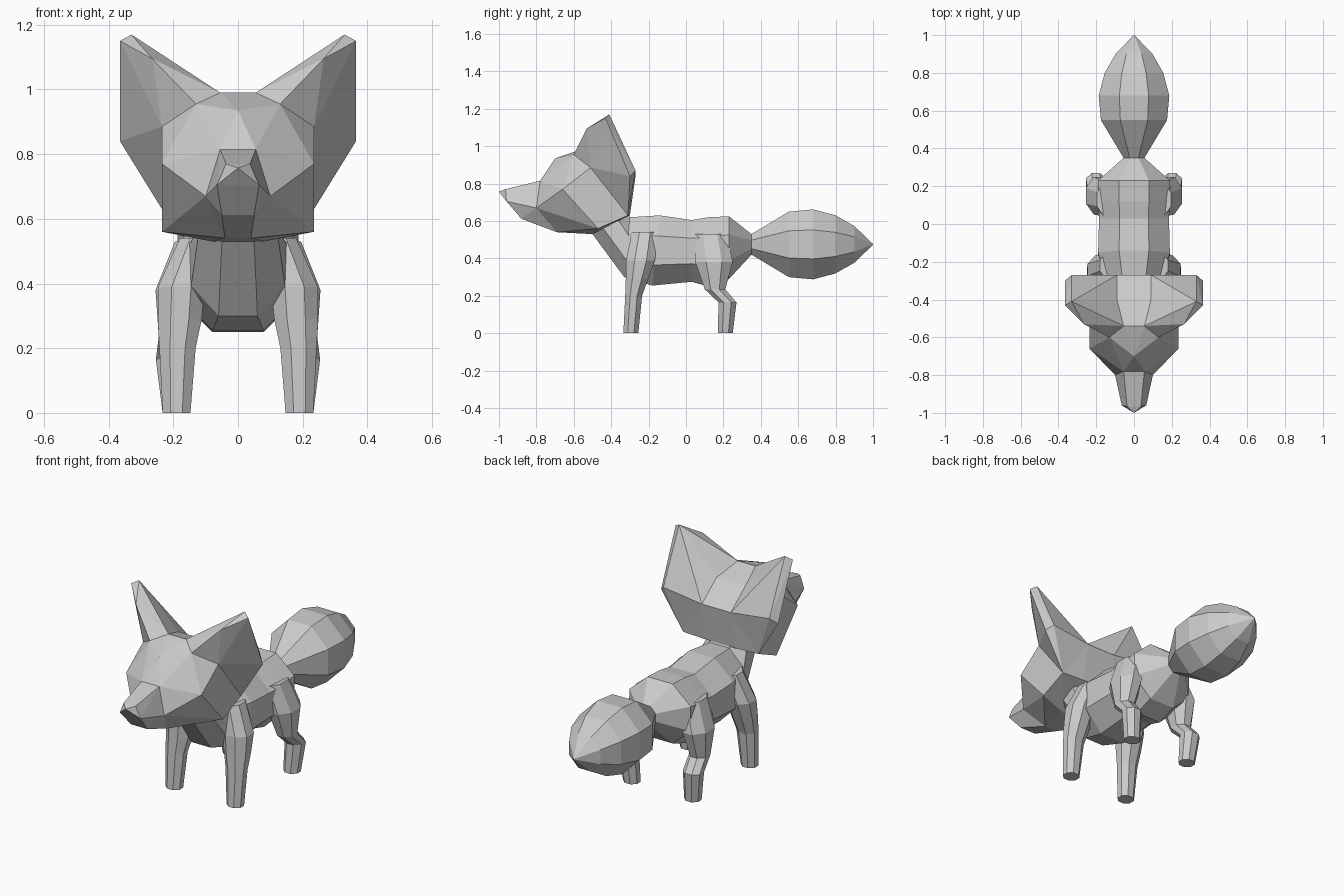
import bpy, bmesh, math

if "Cube" in bpy.data.objects:
    bpy.data.objects.remove(bpy.data.objects["Cube"])

grey = bpy.data.materials.new("plain grey")
grey.diffuse_color = (0.6, 0.6, 0.6, 1)
grey.use_nodes = True
grey.node_tree.nodes["Principled BSDF"].inputs["Base Color"].default_value = grey.diffuse_color


def finish(name, bm):
    bmesh.ops.recalc_face_normals(bm, faces=bm.faces)
    me = bpy.data.meshes.new(name)
    bm.to_mesh(me)
    bm.free()
    me.materials.append(grey)
    ob = bpy.data.objects.new(name, me)
    bpy.context.collection.objects.link(ob)
    return ob


def mirror_x(ob):
    ob.modifiers.new("mirror", "MIRROR").use_axis[0] = True


def octagon(k):
    a = math.radians(22.5 + 45 * k)
    s = 1 / math.cos(math.radians(22.5))
    return math.cos(a) * s, math.sin(a) * s


def loft(name, rings):
    """Skin a list of eight-point rings and cap both ends."""
    bm = bmesh.new()
    loops = [[bm.verts.new(p) for p in ring] for ring in rings]
    for a, b in zip(loops, loops[1:]):
        for k in range(8):
            j = (k + 1) % 8
            bm.faces.new((a[k], a[j], b[j], b[k]))
    bm.faces.new(loops[0])
    bm.faces.new(loops[-1])
    return finish(name, bm)


def upright_ring(yb, zb, yt, zt, hw):
    """Ring from bottom (yb, zb) to top (yt, zt) with half width hw."""
    pts = []
    for k in range(8):
        c, s = octagon(k)
        t = (s + 1) / 2
        pts.append((c * hw, yb + (yt - yb) * t, zb + (zt - zb) * t))
    return pts


def flat_ring(z, x, y, hx, hy):
    return [(x + octagon(k)[0] * hx, y + octagon(k)[1] * hy, z) for k in range(8)]


def hull(name, points, both_sides):
    """Faceted solid wrapped around the points."""
    bm = bmesh.new()
    for x, y, z in points:
        bm.verts.new((x, y, z))
        if both_sides and x > 0:
            bm.verts.new((-x, y, z))
    res = bmesh.ops.convex_hull(bm, input=bm.verts)
    junk = {g for g in res["geom_interior"] + res["geom_unused"]
            if isinstance(g, bmesh.types.BMVert)}
    bmesh.ops.delete(bm, geom=list(junk), context="VERTS")
    bmesh.ops.dissolve_limit(bm, angle_limit=math.radians(1),
                             verts=bm.verts, edges=bm.edges)
    return finish(name, bm)


# Body with neck
loft("body", [upright_ring(*r) for r in (
    (-.50, .53, -.32, .66, .12), (-.33, .30, -.30, .62, .145),
    (-.18, .255, -.14, .63, .19), (.03, .275, .03, .605, .185),
    (.12, .25, .12, .62, .19), (.23, .29, .23, .625, .19),
    (.35, .42, .35, .53, .055))])

# Bushy tail
loft("tail", [upright_ring(y, .475 - r, y, .475 + r, r) for y, r in (
    (.35, .055), (.55, .175), (.68, .187), (.80, .155), (.90, .098), (1, .002))])

# Legs
mirror_x(loft("front_leg", [flat_ring(*r) for r in (
    (0, .19, -.295, .043, .04), (.2, .187, -.28, .056, .045),
    (.29, .18, -.262, .068, .06), (.39, .175, -.243, .072, .077),
    (.54, .125, -.22, .055, .07))]))
mirror_x(loft("rear_leg", [flat_ring(*r) for r in (
    (0, .19, .21, .043, .04), (.165, .202, .222, .052, .048),
    (.235, .195, .155, .05, .055), (.38, .183, .15, .072, .1),
    (.53, .135, .13, .06, .09))]))

# Landmarks shared by the head parts
crown, brow = (.055, -.54, .99), (.13, -.6, .955)
temple, cheek = (.235, -.51, .885), (.235, -.66, .77)
nape, back = (.09, -.40, .94), (.09, -.27, .84)
jaw_back, chin = (.235, -.31, .63), (.04, -.69, .54)
bridge, muzzle_side = (.055, -.78, .815), (.1, -.8, .67)

# Head
hull("head", [crown, brow, temple, cheek, nape, back, jaw_back, chin, bridge,
              muzzle_side, (0, -.7, .935), (.235, -.47, .56), (.08, -.5, .53),
              (.1, -.3, .63)], True)
# Muzzle
hull("muzzle", [bridge, muzzle_side, chin, (.037, -.965, .77), (0, -1, .757),
                (.065, -.96, .705), (.05, -.88, .612)], True)
# Ears
mirror_x(hull("ear", [crown, brow, temple, nape, back, jaw_back,
                      (.265, -.53, 1.095), (.33, -.41, 1.17), (.33, -.27, .87),
                      (.365, -.43, 1.15), (.365, -.30, .84), (.28, -.31, .74)], False))
